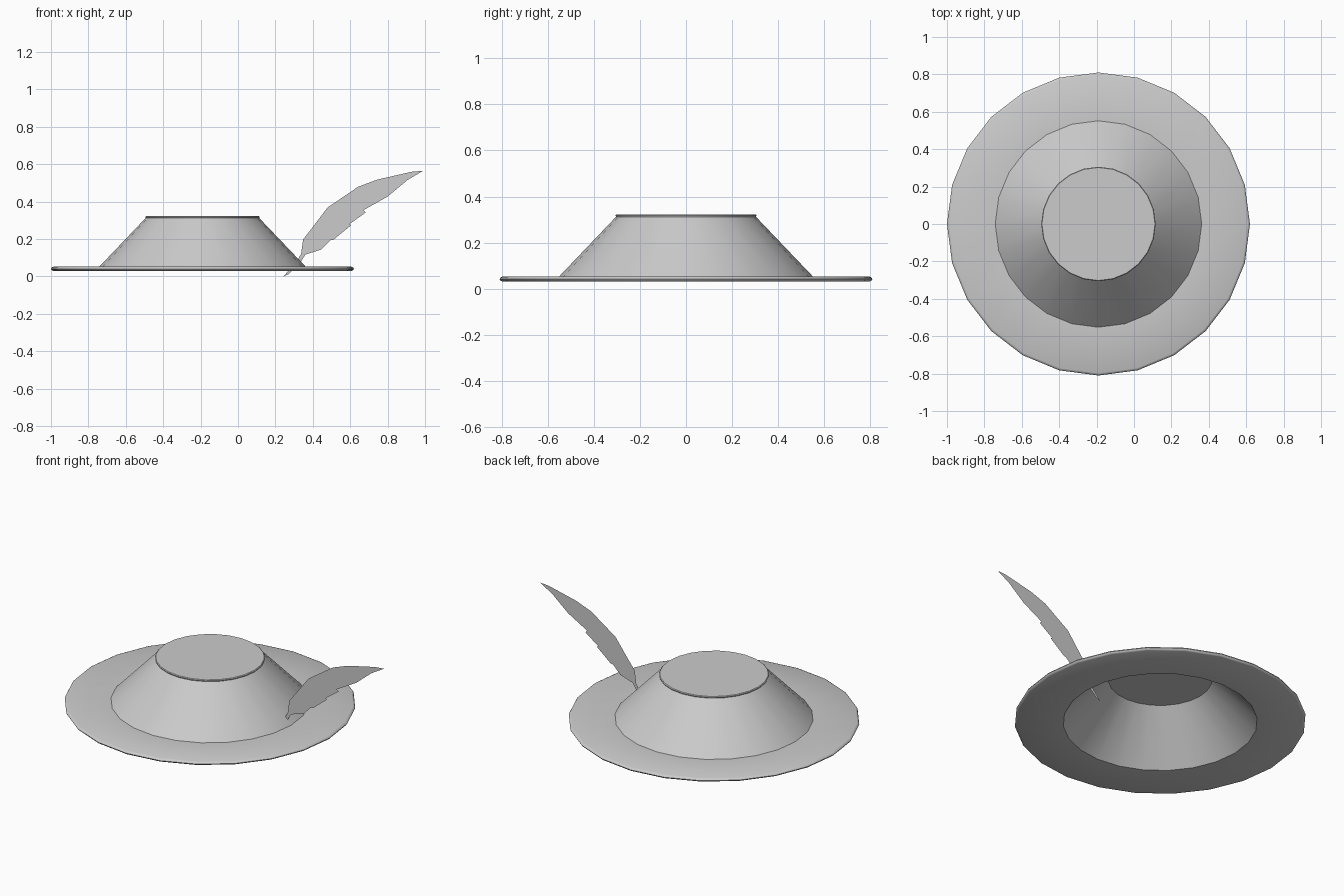
import bpy
import bmesh
import math
from mathutils import Matrix

cube = bpy.data.objects.get("Cube")
if cube:
    bpy.data.objects.remove(cube, do_unlink=True)

SIDES = 24
HAT_X = -0.19

felt = bpy.data.materials.new("light_grey")
felt.use_nodes = True
colour = (0.6, 0.6, 0.6, 1)
felt.diffuse_color = colour
felt.node_tree.nodes["Principled BSDF"].inputs["Base Color"].default_value = colour


def make_object(name, bm):
    mesh = bpy.data.meshes.new(name)
    bm.to_mesh(mesh)
    bm.free()
    mesh.materials.append(felt)
    obj = bpy.data.objects.new(name, mesh)
    bpy.context.collection.objects.link(obj)
    return obj


def lathe(name, profile):
    """Spin an (r, z) outline about the hat axis, poles included."""
    bm = bmesh.new()
    verts = [bm.verts.new((r, 0, z)) for r, z in profile]
    edges = [bm.edges.new(pair) for pair in zip(verts, verts[1:])]
    bmesh.ops.spin(bm, geom=verts + edges, cent=(0, 0, 0), axis=(0, 0, 1),
                   angle=math.tau, steps=SIDES, use_duplicate=False)
    bmesh.ops.remove_doubles(bm, verts=bm.verts, dist=0.0005)
    bmesh.ops.recalc_face_normals(bm, faces=bm.faces)
    bmesh.ops.transform(bm, matrix=Matrix.Translation((HAT_X, 0, 0)), verts=bm.verts)
    obj = make_object(name, bm)
    bpy.ops.object.select_all(action="DESELECT")
    obj.select_set(True)
    bpy.context.view_layer.objects.active = obj
    bpy.ops.object.shade_smooth_by_angle(angle=math.radians(40))
    return obj


# Hat shell: flat top, sloped crown, rounded brim, hollow underside
lathe("hat", [
    (0, 0.322), (0.302, 0.322), (0.306, 0.318), (0.304, 0.312),
    (0.552, 0.052),
    (0.797, 0.052), (0.806, 0.048), (0.81, 0.041), (0.806, 0.034), (0.797, 0.03),
    (0.54, 0.03),
    (0.288, 0.302), (0, 0.302),
])

# Feather: one flat vane with a ragged lower edge and a quill through the crown
upper_edge = [(0.243, 0), (0.32, 0.09), (0.344, 0.133), (0.348, 0.198),
              (0.398, 0.262), (0.478, 0.368), (0.643, 0.48), (0.745, 0.518),
              (0.93, 0.56), (0.99, 0.565)]
lower_edge = [(0.905, 0.515), (0.81, 0.447), (0.8, 0.427), (0.67, 0.354),
              (0.683, 0.342), (0.595, 0.279), (0.606, 0.275), (0.51, 0.196),
              (0.494, 0.194), (0.446, 0.144), (0.36, 0.117), (0.33, 0.067),
              (0.27, 0.012)]
bm = bmesh.new()
bm.faces.new([bm.verts.new((x, 0, z)) for x, z in upper_edge + lower_edge])
bmesh.ops.triangulate(bm, faces=bm.faces)
make_object("feather", bm)
